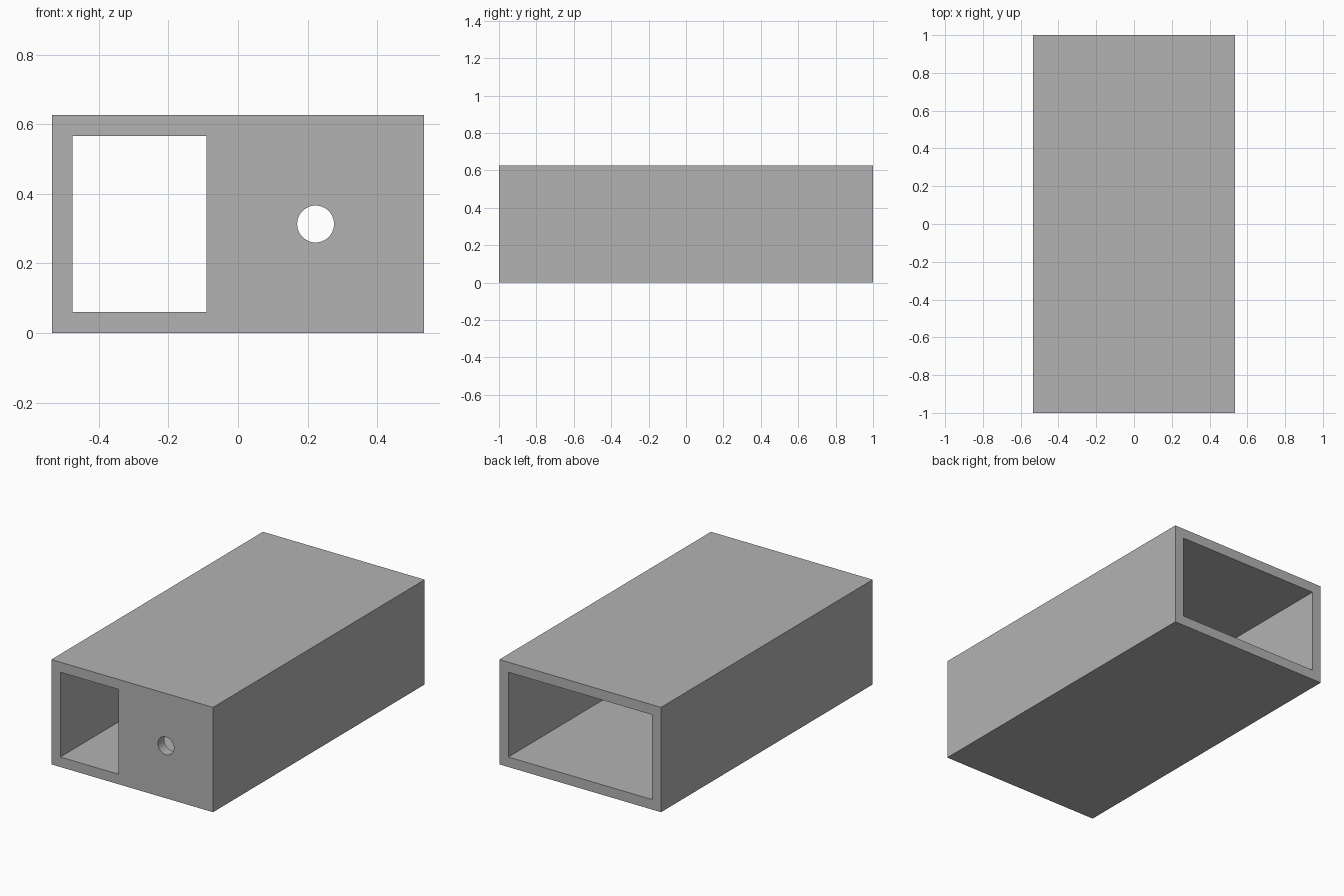
import bpy
import bmesh
import math
from mathutils import Matrix, Vector

if "Cube" in bpy.data.objects:
    bpy.data.objects.remove(bpy.data.objects["Cube"], do_unlink=True)

# Overall size and wall thickness
HALF_W, HALF_L, HEIGHT, WALL = 0.535, 1.0, 0.627, 0.06
IN_X, IN_TOP = HALF_W - WALL, HEIGHT - WALL

grey = bpy.data.materials.new("plain grey")
grey.use_nodes = True
colour = (0.45, 0.45, 0.45, 1)
grey.diffuse_color = colour
grey.node_tree.nodes["Principled BSDF"].inputs["Base Color"].default_value = colour


def add_object(name, bm):
    mesh = bpy.data.meshes.new(name)
    bm.to_mesh(mesh)
    bm.free()
    mesh.materials.append(grey)
    obj = bpy.data.objects.new(name, mesh)
    bpy.context.collection.objects.link(obj)
    return obj


def box(name, low, high):
    """Box spanning two opposite corners."""
    bm = bmesh.new()
    bmesh.ops.create_cube(bm, size=1)
    for v in bm.verts:
        v.co = Vector([h if c > 0 else l for c, l, h in zip(v.co, low, high)])
    return add_object(name, bm)


def rod(name, x, y, z, radius, length):
    """Round rod along the y axis."""
    bm = bmesh.new()
    bmesh.ops.create_cone(
        bm, cap_ends=True, segments=48, radius1=radius, radius2=radius, depth=length,
        matrix=Matrix.Translation((x, y, z)) @ Matrix.Rotation(math.pi / 2, 4, "X"))
    return add_object(name, bm)


# Solid block that becomes the sleeve with a closed front panel
housing = box("housing", (-HALF_W, -HALF_L, 0), (HALF_W, HALF_L, HEIGHT))

# Cavity open at the back, front window flush with the inner walls, round hole
cutters = [
    box("cavity_cutter", (-IN_X, WALL - HALF_L, WALL), (IN_X, HALF_L + 0.2, IN_TOP)),
    box("window_cutter", (-IN_X, -HALF_L - 0.2, WALL), (-0.09, -0.8, IN_TOP)),
    rod("hole_cutter", 0.223, -HALF_L, HEIGHT / 2, 0.053, 0.3),
]

bpy.ops.object.select_all(action="DESELECT")
housing.select_set(True)
bpy.context.view_layer.objects.active = housing
for cutter in cutters:
    cutter.hide_render = True
    cut = housing.modifiers.new(cutter.name, "BOOLEAN")
    cut.operation = "DIFFERENCE"
    cut.solver = "EXACT"
    cut.object = cutter
    bpy.ops.object.modifier_apply(modifier=cut.name)
    bpy.data.objects.remove(cutter, do_unlink=True)

bpy.ops.object.shade_smooth_by_angle(angle=math.radians(30))
